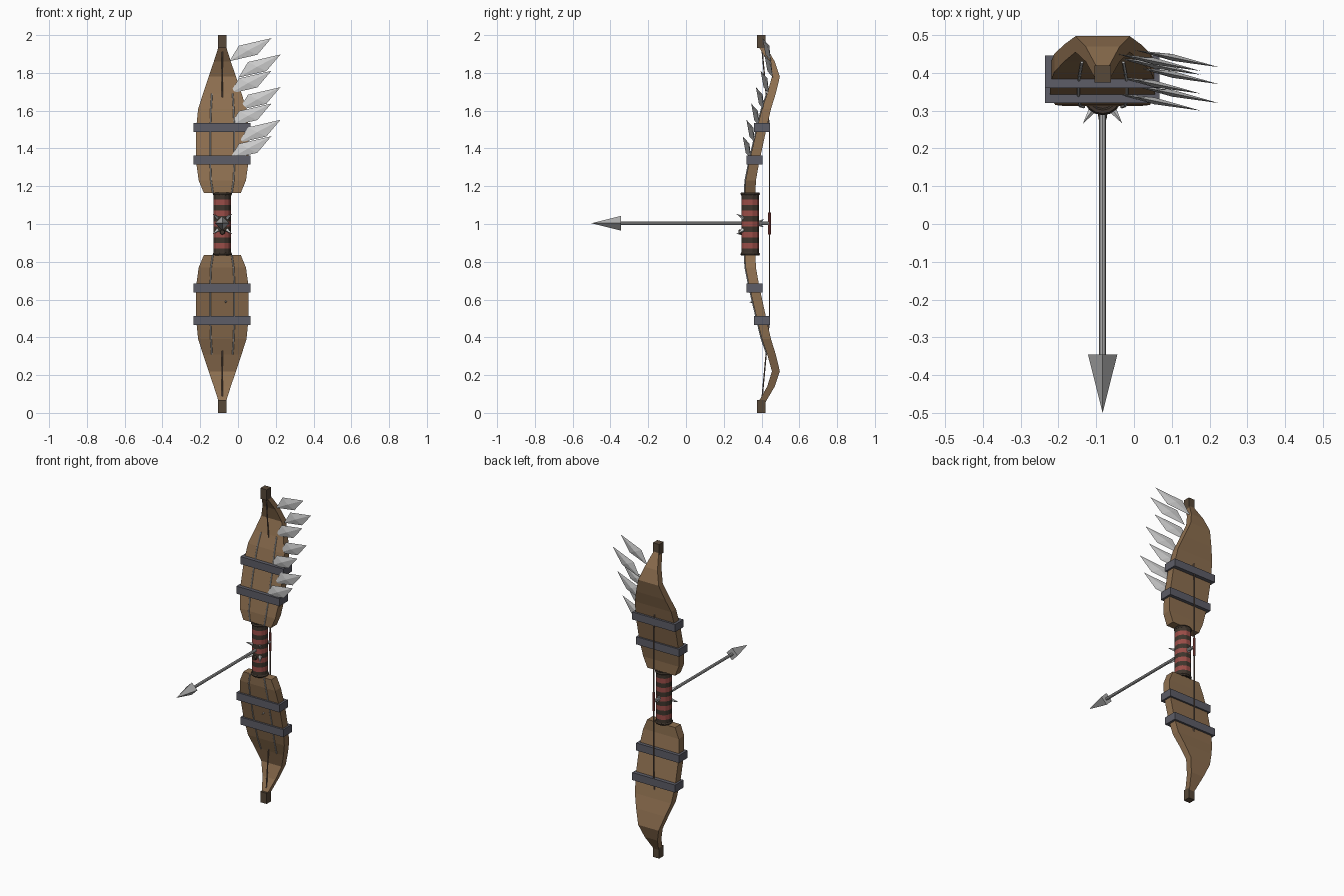
import bpy, bmesh, math
from mathutils import Vector

if "Cube" in bpy.data.objects:
    bpy.data.objects.remove(bpy.data.objects["Cube"])

CX = -0.083   # centre line of the bow
GY = 0.34     # depth of the grip


def mat(name, r, g, b):
    m = bpy.data.materials.new(name)
    m.diffuse_color = (r, g, b, 1)
    m.use_nodes = True
    m.node_tree.nodes["Principled BSDF"].inputs["Base Color"].default_value = m.diffuse_color
    return m


WOOD = mat("wood", 0.27, 0.16, 0.08)
DARK = mat("dark_wrap", 0.05, 0.036, 0.026)
TIP = mat("dark_wood", 0.095, 0.065, 0.04)
RED = mat("red_wrap", 0.33, 0.075, 0.065)
BAND = mat("slate_metal", 0.11, 0.11, 0.135)
STEEL = mat("steel", 0.42, 0.42, 0.42)
BLADE = mat("pale_steel", 0.62, 0.62, 0.62)
CORD = mat("cord", 0.16, 0.11, 0.085)


def mesh_obj(name, verts, faces, *mats):
    me = bpy.data.meshes.new(name)
    me.from_pydata(verts, [], faces)
    bm = bmesh.new()
    bm.from_mesh(me)
    bmesh.ops.recalc_face_normals(bm, faces=bm.faces)
    bm.to_mesh(me)
    bm.free()
    ob = bpy.data.objects.new(name, me)
    bpy.context.collection.objects.link(ob)
    for m in mats:
        me.materials.append(m)
    return ob


def loft(name, rings, *mats):
    n = len(rings[0])
    verts = [v for r in rings for v in r]
    faces = [(i * n + j, i * n + (j + 1) % n, (i + 1) * n + (j + 1) % n, (i + 1) * n + j)
             for i in range(len(rings) - 1) for j in range(n)]
    faces += [tuple(range(n)), tuple(range(len(verts) - n, len(verts)))]
    return mesh_obj(name, verts, faces, *mats)


def box(name, x0, x1, y0, y1, z0, z1, m):
    return loft(name, [[(x0, y0, z), (x1, y0, z), (x1, y1, z), (x0, y1, z)] for z in (z0, z1)], m)


def rod(name, a, b, r1, r2, sides, m):
    a, b = Vector(a), Vector(b)
    bpy.ops.mesh.primitive_cone_add(vertices=sides, radius1=r1, radius2=r2,
                                    depth=(b - a).length, location=(a + b) / 2)
    ob = bpy.context.object
    ob.rotation_euler = (b - a).to_track_quat('Z', 'Y').to_euler()
    ob.name = name
    ob.data.materials.append(m)
    return ob


def tube(name, pts, r, m):
    cu = bpy.data.curves.new(name, 'CURVE')
    cu.dimensions = '3D'
    cu.bevel_depth = r
    cu.bevel_resolution = 1
    cu.use_fill_caps = True
    sp = cu.splines.new('POLY')
    sp.points.add(len(pts) - 1)
    for p, q in zip(sp.points, pts):
        p.co = (*q, 1)
    cu.materials.append(m)
    ob = bpy.data.objects.new(name, cu)
    bpy.context.collection.objects.link(ob)
    bpy.ops.object.select_all(action='DESELECT')
    ob.select_set(True)
    bpy.context.view_layer.objects.active = ob
    bpy.ops.object.convert(target='MESH')


# Limb sections: distance from middle, half width, front depth, back depth
LIMB = [(.165, .098, .312, .368), (.23, .125, .315, .37), (.33, .139, .335, .388),
        (.5, .139, .375, .425), (.61, .128, .402, .45), (.69, .102, .43, .475),
        (.78, .072, .455, .497), (.86, .045, .43, .47), (.945, .018, .382, .42)]

for s, side in ((1, "upper"), (-1, "lower")):
    loft(side + "_limb", [[(CX - w, f, 1 + s * d), (CX + w, f, 1 + s * d),
                           (CX + w, b, 1 + s * d), (CX - w, b, 1 + s * d)]
                          for d, w, f, b in LIMB], WOOD)
    # Tip block
    z = sorted((1 + s * .932, 1 + s))
    box(side + "_tip", CX - .022, CX + .022, .375, .42, *z, TIP)
    # Metal bands
    for k, (d, y0) in enumerate(((.338, .32), (.511, .36))):
        box(f"{side}_band_{k + 1}", -.235, .067, y0, y0 + .086,
            1 + s * d - .024, 1 + s * d + .024, BAND)
    # Inlaid wires on the limb front
    for t in (-1, 1):
        pts = [(CX + t * k, f - .002, 1 + s * d)
               for (d, w, f, b), k in zip(LIMB[:6], (.05, .06, .064, .064, .06, .055))]
        tube(side + "_wire", pts, .004, STEEL)
    # Grip end ring
    bpy.ops.mesh.primitive_torus_add(major_radius=.043, minor_radius=.009, major_segments=16,
                                     minor_segments=6, location=(CX, GY, 1 + s * .16))
    bpy.context.object.name = side + "_grip_ring"
    bpy.context.object.data.materials.append(DARK)

# Striped grip
N, BANDS = 12, 11
rings = [[(CX + .047 * math.cos(a), GY + .049 * math.sin(a), .84 + .32 * i / BANDS)
          for a in (2 * math.pi * (j + .5) / N for j in range(N))] for i in range(BANDS + 1)]
grip = loft("grip", rings, DARK, RED)
for p in grip.data.polygons:
    if abs(p.normal.z) < .5:
        p.material_index = int((p.center.z - .84) / .32 * BANDS) % 2

# Bowstring and its red wrap
tube("bowstring", [(CX, .40, .05), (CX, .442, .5), (CX, .442, 1.5), (CX, .40, 1.95)], .004, CORD)
rod("string_wrap", (CX, .442, .945), (CX, .442, 1.06), .008, .008, 8, RED)

# Arrow
rod("arrow_shaft", (CX, .44, 1.004), (CX, -.36, 1.004), .009, .009, 8, STEEL)
rod("arrow_head", (CX, -.345, 1.004), (CX, -.5, 1.004), .039, 0, 4, STEEL)

# Small spikes around the arrow rest, and one on the lower limb
for t in (-1, 1):
    for dz in (-.045, .045):
        rod("rest_spike", (CX + t * .025, .305, 1 + dz * .7),
            (CX + t * .052, .266, 1 + dz * 1.2), .011, 0, 4, BLADE)
    rod("nock_spike", (CX, .385, 1.004 + t * .006), (CX, .415, 1.004 + t * .022), .009, 0, 4, BLADE)
rod("rest_peg", (CX, .31, .957), (CX, .277, .957), .018, .012, 6, DARK)
rod("limb_spike", (-.065, .37, .59), (-.065, .335, .585), .012, 0, 4, STEEL)

# Row of blades on the upper limb: tip depth for each, lowest first
for i, ty in enumerate((.30, .32, .345, .37, .395, .415, .405)):
    tx, tz = (.225 if i % 2 else .177), 1.465 + .0865 * i
    base = (tx - .222, ty + .045, tz - .122)
    up = (tx - .172, ty + .036, tz - .04)
    low = (tx - .075, ty + .016, tz - .088)
    mid = Vector(up).lerp(Vector(low), .5)
    n = Vector((.03, 1, .1)) * .009
    mesh_obj(f"blade_{i + 1}", [base, low, (tx, ty, tz), up, mid - n, mid + n],
             [(j, (j + 1) % 4, c) for c in (4, 5) for j in range(4)], BLADE)
